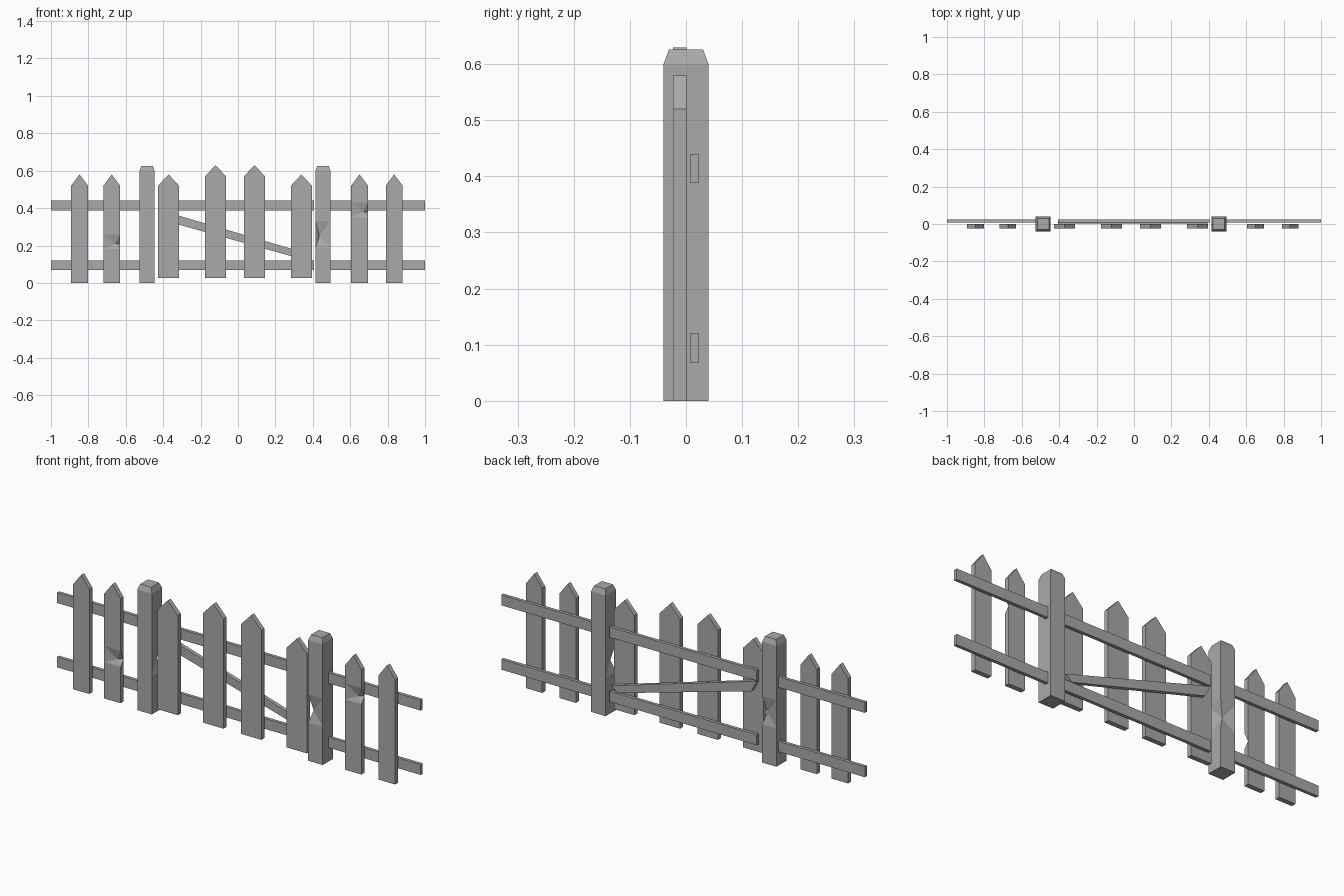
import bpy, bmesh
from mathutils import Vector

cube = bpy.data.objects.get("Cube")
if cube:
    bpy.data.objects.remove(cube, do_unlink=True)

wood = bpy.data.materials.new("weathered_grey")
wood.use_nodes = True
GREY = (0.4, 0.4, 0.4, 1)
wood.diffuse_color = GREY
wood.node_tree.nodes["Principled BSDF"].inputs["Base Color"].default_value = GREY


def finish(name, bm):
    bmesh.ops.recalc_face_normals(bm, faces=bm.faces)
    mesh = bpy.data.meshes.new(name)
    bm.to_mesh(mesh)
    bm.free()
    mesh.materials.append(wood)
    obj = bpy.data.objects.new(name, mesh)
    bpy.context.collection.objects.link(obj)
    return obj


def plank(profile, y0, y1):
    """Extrude an outline in the XZ plane from y0 to y1."""
    bm = bmesh.new()
    face = bm.faces.new([bm.verts.new((x, y0, z)) for x, z in profile])
    ext = bmesh.ops.extrude_face_region(bm, geom=[face])
    moved = [v for v in ext["geom"] if isinstance(v, bmesh.types.BMVert)]
    bmesh.ops.translate(bm, verts=moved, vec=(0, y1 - y0, 0))
    return bm


def chip(bm, corner, low, mid, high, push):
    """Knock a chip out of the upright edge nearest to corner (x, y)."""
    for z in (low, mid, high):
        bmesh.ops.bisect_plane(bm, geom=bm.verts[:] + bm.edges[:] + bm.faces[:],
                               plane_co=(0, 0, z), plane_no=(0, 0, 1))
    ring = [v for v in bm.verts if abs(v.co.z - mid) < 1e-4]
    spot = Vector((corner[0], corner[1], mid))
    vert = min(ring, key=lambda v: (v.co - spot).length)
    vert.co += Vector((push[0], push[1], 0))
    bmesh.ops.triangulate(bm, faces=list(vert.link_faces))


def picket(name, x, half, bottom, tip, chip_z=None):
    shoulder = tip - 0.06
    bm = plank([(x - half, bottom), (x + half, bottom), (x + half, shoulder),
                (x, tip), (x - half, shoulder)], -0.023, 0.001)
    if chip_z:
        chip(bm, (x + half, -0.023), chip_z - 0.03, chip_z, chip_z + 0.05, (-0.025, 0.012))
    finish(name, bm)


# Fence pickets on either side of the gate
picket("outer_right_picket", -0.847, 0.045, 0, 0.58)
picket("inner_right_picket", -0.675, 0.045, 0, 0.58, 0.21)
picket("inner_left_picket", 0.65, 0.045, 0, 0.58, 0.38)
picket("outer_left_picket", 0.835, 0.045, 0, 0.58)

# Gate pickets, the middle pair taller
for i, (x, tip) in enumerate([(-0.371, 0.58), (-0.12, 0.63), (0.088, 0.63), (0.339, 0.58)]):
    picket(f"gate_picket_{i + 1}", x, 0.056, 0.025, tip)


# Square posts with chamfered tops
def post(name, x, corner, push):
    half, top, shoulder = 0.04, 0.626, 0.6
    bm = plank([(x - half, 0), (x + half, 0), (x + half, shoulder), (x - half, shoulder)],
               -half, half)
    cap = max(bm.faces, key=lambda f: f.calc_center_median().z)
    raised = bmesh.ops.extrude_face_region(bm, geom=[cap])["geom"]
    bm.faces.remove(cap)
    for v in raised:
        if isinstance(v, bmesh.types.BMVert):
            v.co = (x + (v.co.x - x) * 0.76, v.co.y * 0.76, top)
    chip(bm, (x + corner[0] * half, corner[1] * half), 0.19, 0.25, 0.33, push)
    finish(name, bm)


post("right_post", -0.486, (1, 1), (-0.02, -0.015))
post("left_post", 0.454, (-1, -1), (0.02, 0.015))

# Upper and lower rails for the fence sections and the gate
for level, z in (("lower", 0.068), ("upper", 0.388)):
    for section, x0, x1 in (("right", -1, -0.46), ("gate", -0.405, 0.405), ("left", 0.44, 1)):
        finish(f"{section}_{level}_rail",
               plank([(x0, z), (x1, z), (x1, z + 0.052), (x0, z + 0.052)], 0.007, 0.023))

# Diagonal gate brace between the rails
finish("gate_brace", plank([(-0.375, 0.328), (0.36, 0.122), (0.395, 0.15), (-0.405, 0.386)],
                           0.003, 0.022))
